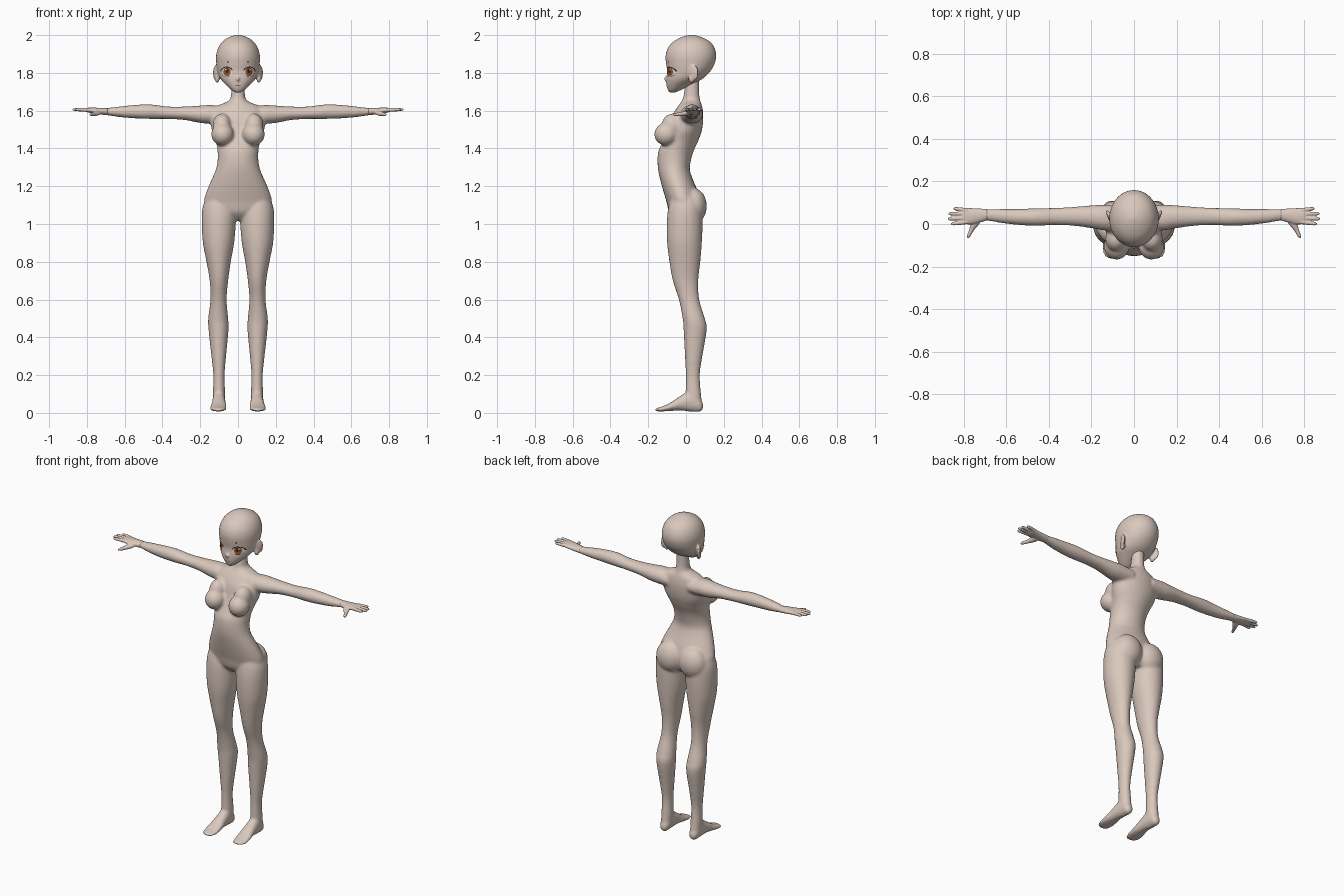
import bpy, bmesh, math
from mathutils import Matrix, Vector
from mathutils.bvhtree import BVHTree

if "Cube" in bpy.data.objects:
    bpy.data.objects.remove(bpy.data.objects["Cube"])


def material(name, r, g, b):
    mat = bpy.data.materials.new(name)
    mat.use_nodes = True
    mat.diffuse_color = (r, g, b, 1)
    shader = next(n for n in mat.node_tree.nodes if n.type == "BSDF_PRINCIPLED")
    shader.inputs["Base Color"].default_value = (r, g, b, 1)
    shader.inputs["Roughness"].default_value = 0.7
    return mat


SKIN = material("skin", 0.70, 0.58, 0.51)
WHITE = material("eye_white", 0.8, 0.76, 0.73)
IRIS = material("iris_brown", 0.3, 0.1, 0.025)
DARK = material("dark_brown", 0.035, 0.015, 0.01)
LIP = material("lip_line", 0.3, 0.13, 0.1)


def smooth_rows(rows, steps=4):
    """Catmull-Rom interpolation between neighbouring section rows."""
    out = []
    for i in range(len(rows) - 1):
        a, b, c, d = (rows[min(max(i + k, 0), len(rows) - 1)] for k in (-1, 0, 1, 2))
        for s in range(steps):
            t = s / steps
            out.append([q + t / 2 * (r - p + t * (2 * p - 5 * q + 4 * r - w
                        + t * (3 * (q - r) + w - p)))
                        for p, q, r, w in zip(a, b, c, d)])
    return out + [list(rows[-1])]


def loft(bm, axis, rows, side=1, segments=28):
    """Elliptical sections (t, u_min, u_max, v_min, v_max) along an axis."""
    place = {"x": lambda t, u, v: (t, u, v), "y": lambda t, u, v: (u, t, v),
             "z": lambda t, u, v: (u, v, t)}[axis]
    rings = []
    for t, u0, u1, v0, v1 in smooth_rows(rows):
        ring = []
        for k in range(segments):
            a = math.tau * k / segments
            x, y, z = place(t, (u0 + u1 + (u1 - u0) * math.cos(a)) / 2,
                            (v0 + v1 + (v1 - v0) * math.sin(a)) / 2)
            ring.append(bm.verts.new((x * side, y, z)))
        rings.append(ring)
    for r, s in zip(rings, rings[1:]):
        for k in range(segments):
            n = (k + 1) % segments
            bm.faces.new((r[k], r[n], s[n], s[k]))
    bm.faces.new(rings[0])
    bm.faces.new(rings[-1])


def ellipsoid(bm, center, radii, side=1, turn=0.0):
    x, y, z = center
    m = (Matrix.Translation((x * side, y, z)) @ Matrix.Rotation(turn * side, 4, "Z")
         @ Matrix.Diagonal((*radii, 1)))
    bmesh.ops.create_uvsphere(bm, u_segments=24, v_segments=16, radius=1, matrix=m)


def finish(bm, name, mat, voxel=None, relax=6):
    bmesh.ops.recalc_face_normals(bm, faces=bm.faces)
    mesh = bpy.data.meshes.new(name)
    bm.to_mesh(mesh)
    bm.free()
    obj = bpy.data.objects.new(name, mesh)
    bpy.context.collection.objects.link(obj)
    mesh.materials.append(mat)
    mesh.polygons.foreach_set("use_smooth", [True] * len(mesh.polygons))
    if voxel:
        fuse = obj.modifiers.new("fuse", "REMESH")
        fuse.mode = "VOXEL"
        fuse.voxel_size = voxel
        fuse.use_smooth_shade = True
        soft = obj.modifiers.new("soften", "SMOOTH")
        soft.factor = 0.5
        soft.iterations = relax
    return obj


# Body: torso, legs, feet and arms fused into one skin
torso = [(1.78, .034, .0, .07), (1.70, .036, -.01, .07), (1.66, .043, -.018, .074),
         (1.64, .075, -.03, .08), (1.62, .12, -.045, .086), (1.57, .145, -.075, .092),
         (1.5, .14, -.095, .085), (1.44, .118, -.12, .065), (1.39, .109, -.145, .042),
         (1.34, .108, -.151, .027), (1.29, .117, -.148, .02), (1.24, .138, -.138, .035),
         (1.18, .164, -.122, .06), (1.12, .18, -.104, .075), (1.06, .16, -.088, .07),
         (1.02, .08, -.05, .05)]
leg = [(1.14, .03, .17, -.08, .07), (1.08, .012, .189, -.095, .085),
       (1.0, .012, .192, -.102, .088), (.9, .02, .186, -.1, .084),
       (.8, .038, .167, -.088, .076), (.7, .052, .15, -.07, .065),
       (.6, .06, .146, -.038, .07), (.5, .052, .158, -.018, .1),
       (.44, .05, .156, -.013, .11), (.3, .063, .141, -.006, .087),
       (.2, .071, .131, -.001, .073), (.1, .068, .133, -.002, .08),
       (.04, .07, .132, .0, .085)]
foot = [(.09, .09, .11, .02, .05), (.075, .074, .127, .006, .075),
        (.03, .068, .134, .006, .12), (-.03, .065, .138, .012, .09),
        (-.08, .06, .146, .01, .056), (-.12, .06, .149, .008, .036),
        (-.15, .068, .14, .008, .027), (-.167, .085, .115, .01, .02)]
arm = [(.07, -.03, .09, 1.53, 1.62), (.14, -.03, .09, 1.53, 1.63),
       (.2, -.02, .088, 1.535, 1.627), (.28, -.009, .081, 1.55, 1.622),
       (.37, -.005, .076, 1.556, 1.622), (.46, -.009, .074, 1.556, 1.633),
       (.54, -.005, .071, 1.559, 1.631), (.62, .004, .071, 1.565, 1.623),
       (.7, .017, .071, 1.577, 1.613), (.73, .015, .071, 1.579, 1.612)]
bm = bmesh.new()
loft(bm, "z", [(z, -w, w, f, b) for z, w, f, b in torso])
for side in (1, -1):
    loft(bm, "z", leg, side)
    loft(bm, "y", foot, side)
    loft(bm, "x", arm, side)
    ellipsoid(bm, (.082, -.105, 1.475), (.06, .063, .06), side)
    ellipsoid(bm, (.085, -.07, 1.52), (.05, .06, .065), side)
    ellipsoid(bm, (.078, .04, 1.095), (.088, .07, .095), side)
finish(bm, "body", SKIN, .008)

# Hands: palm, four fingers and a thumb
palm = [(.69, .017, .071, 1.576, 1.614), (.73, .006, .073, 1.58, 1.615),
        (.77, -.002, .075, 1.586, 1.616), (.8, .0, .075, 1.592, 1.615),
        (.813, .008, .07, 1.6, 1.611)]
thumb = [(.03, .715, .755, 1.583, 1.605), (.0, .728, .768, 1.574, 1.6),
         (-.03, .753, .777, 1.571, 1.592), (-.055, .768, .786, 1.571, 1.588),
         (-.067, .776, .784, 1.575, 1.582)]
fingers = [(.009, .0, .862), (.028, .024, .877), (.047, .049, .874), (.065, .073, .85)]
for side, label in ((1, "left"), (-1, "right")):
    bm = bmesh.new()
    loft(bm, "x", palm, side)
    loft(bm, "y", thumb, side)
    for root, end, tip in fingers:
        rows = []
        for t, r in ((0, .01), (.4, .0095), (.8, .0085), (.95, .006), (1, .002)):
            y, z = root + (end - root) * t, 1.604 + .002 * t
            rows.append((.785 + (tip - .785) * t, y - r, y + r, z - r, z + r))
        loft(bm, "x", rows, side, 14)
    finish(bm, label + "_hand", SKIN, .0035, 3)

# Head: skull, nose and ears
skull = [(1.695, .012, -.085, -.06), (1.71, .036, -.097, -.025), (1.74, .068, -.104, .035),
         (1.77, .094, -.104, .09), (1.81, .109, -.1, .13), (1.85, .115, -.106, .152),
         (1.89, .116, -.108, .16), (1.93, .106, -.097, .152), (1.965, .083, -.068, .128),
         (1.99, .047, -.022, .08), (2.002, .008, .02, .036)]
bm = bmesh.new()
loft(bm, "z", [(z, -w, w, f, b) for z, w, f, b in skull], 1, 40)
ellipsoid(bm, (0, -.1, 1.768), (.01, .019, .014))
for side in (1, -1):
    ellipsoid(bm, (.117, .04, 1.8), (.01, .029, .042), side, -.45)
    ellipsoid(bm, (.11, .03, 1.77), (.012, .018, .024), side)
head = finish(bm, "head", SKIN, .006, 4)

# Face details: thin plates laid over the head surface
bpy.context.view_layer.update()
surface = BVHTree.FromObject(head, bpy.context.evaluated_depsgraph_get())


def plate(name, mat, center, radii, layer=1, inner=0.0, arc=(0, 360), side=1):
    bm = bmesh.new()
    rings, steps, grid = 5, 28, []
    for i in range(rings + 1):
        r = inner + (1 - inner) * i / rings
        row = []
        for k in range(steps + 1):
            a = math.radians(arc[0] + (arc[1] - arc[0]) * k / steps)
            x = side * (center[0] + radii[0] * r * math.cos(a))
            z = center[1] + radii[1] * r * math.sin(a)
            hit = surface.ray_cast(Vector((x, -1, z)), Vector((0, 1, 0)))[0]
            row.append(bm.verts.new((x, hit.y - .0015 * layer, z)))
        grid.append(row)
    for p, q in zip(grid, grid[1:]):
        for k in range(steps):
            bm.faces.new((p[k], p[k + 1], q[k + 1], q[k]))
    bmesh.ops.remove_doubles(bm, verts=bm.verts, dist=.00001)
    obj = finish(bm, name, mat)
    if obj.data.polygons[0].normal.y > 0:
        obj.data.flip_normals()


for side, label in ((1, "left_"), (-1, "right_")):
    eye = (.06, 1.805)
    plate(label + "eye_white", WHITE, eye, (.03, .024), 1, side=side)
    plate(label + "iris", IRIS, (.058, 1.806), (.019, .024), 2, side=side)
    plate(label + "pupil", DARK, (.058, 1.81), (.008, .012), 3, side=side)
    plate(label + "glint", WHITE, (.064, 1.817), (.004, .005), 4, side=side)
    plate(label + "upper_lash", DARK, eye, (.034, .028), 3, .84, (5, 165), side)
    plate(label + "lower_lash", DARK, eye, (.03, .025), 3, .93, (230, 330), side)
    plate(label + "brow", DARK, (.053, 1.857), (.003, .006), 1, side=side)
plate("mouth", LIP, (0, 1.733), (.02, .0018))
